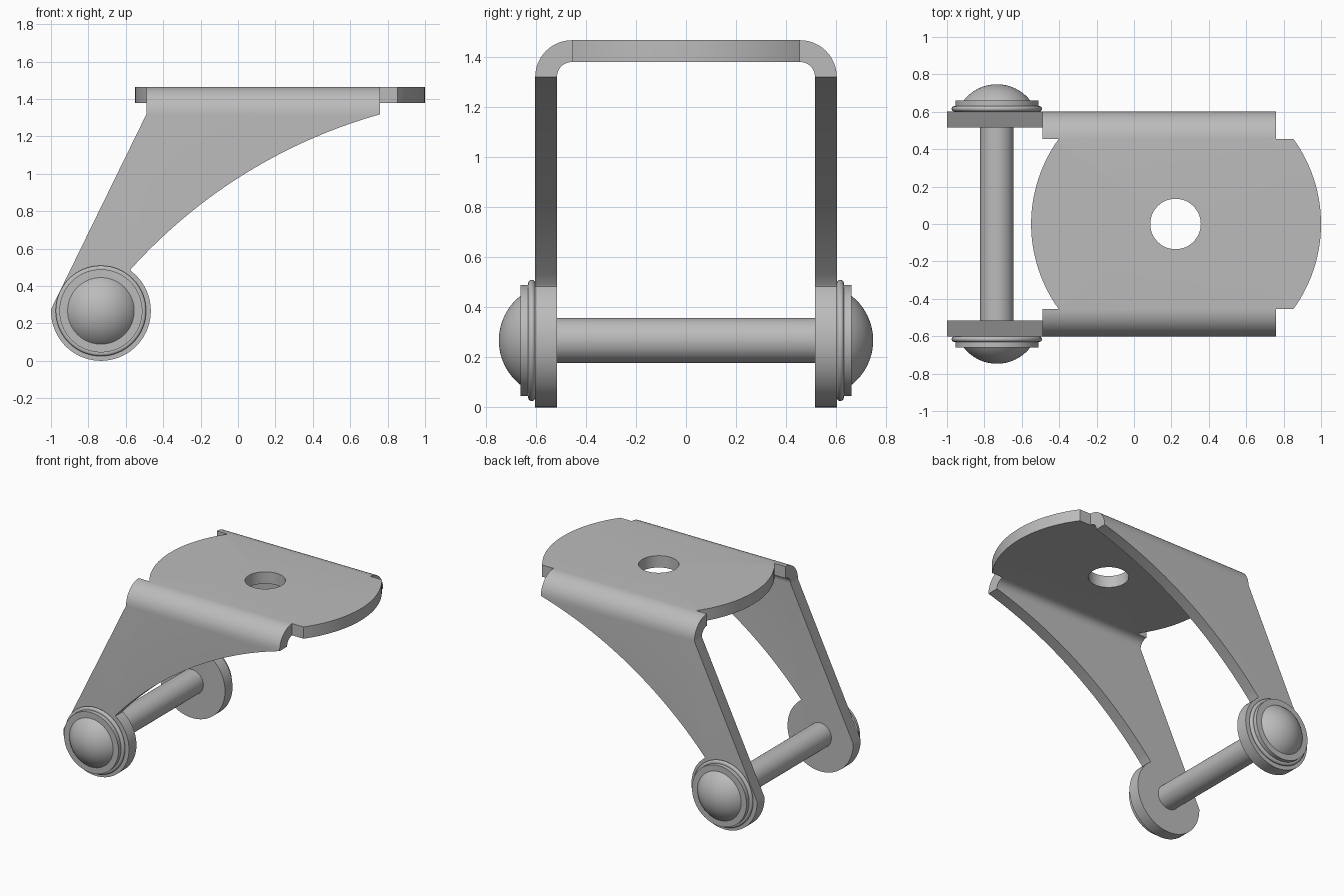
import bpy, bmesh, math
from mathutils import Vector

if "Cube" in bpy.data.objects:
    bpy.data.objects.remove(bpy.data.objects["Cube"])

steel = bpy.data.materials.new("grey steel")
steel.diffuse_color = (0.5, 0.5, 0.5, 1)
steel.use_nodes = True
steel.node_tree.nodes["Principled BSDF"].inputs["Base Color"].default_value = steel.diffuse_color

XL, XR = -0.49, 0.76          # ends of the folded edges
YB, ZB = 0.455, 1.318         # centre of the fold
RO, RI = 0.147, 0.06          # outer and inner fold radius
CX, CR = 0.225, 0.775         # plate end arcs
PX, PZ, ER = -0.733, 0.267, 0.267   # pin axis and arm eye radius
HX = math.sqrt(CR**2 - YB**2)


def prism(bm, pts, place, depths, skip=lambda a, b, i: False):
    """Sweep a closed outline through the depths, leaving out joined faces."""
    rows = [[bm.verts.new(place(p, d)) for p in pts] for d in depths]
    n = len(pts)
    for i in range(len(rows) - 1):
        for j in range(n):
            k = (j + 1) % n
            if not skip(pts[j], pts[k], i):
                bm.faces.new((rows[i][j], rows[i][k], rows[i + 1][k], rows[i + 1][j]))
    return rows


def finish(bm, name, angle):
    bmesh.ops.remove_doubles(bm, verts=bm.verts, dist=1e-4)
    bmesh.ops.recalc_face_normals(bm, faces=bm.faces)
    me = bpy.data.meshes.new(name)
    bm.to_mesh(me)
    bm.free()
    me.materials.append(steel)
    ob = bpy.data.objects.new(name, me)
    bpy.context.collection.objects.link(ob)
    bpy.ops.object.select_all(action='DESELECT')
    ob.select_set(True)
    bpy.context.view_layer.objects.active = ob
    bpy.ops.object.shade_smooth_by_angle(angle=math.radians(angle))


def arc(cx, cy, r, a0, a1, n):
    return [(cx + r * math.cos(a0 + (a1 - a0) * i / n),
             cy + r * math.sin(a0 + (a1 - a0) * i / n)) for i in range(n + 1)]


def circle_through(a, b, c):
    ax, ay, bx, by, cx, cy = *a, *b, *c
    d = 2 * (ax * (by - cy) + bx * (cy - ay) + cx * (ay - by))
    sa, sb, sc = ax*ax + ay*ay, bx*bx + by*by, cx*cx + cy*cy
    return ((sa * (by - cy) + sb * (cy - ay) + sc * (ay - by)) / d,
            (sa * (cx - bx) + sb * (ax - cx) + sc * (bx - ax)) / d)


bm = bmesh.new()

# top plate with round ends and a hole
t = math.asin(YB / CR)
outer = (arc(CX, 0, CR, -t, t, 28) + [(XR, YB)]
         + arc(CX, 0, CR, math.pi - t, math.pi + t, 28) + [(XR, -YB)])
hole = arc(CX - 0.003, 0, 0.135, 0, 2 * math.pi, 48)[:-1]
levels = (ZB + RI, ZB + RO)
flat = lambda p, d: (p[0], p[1], d)
joined = lambda a, b, i: abs(a[1] - b[1]) < 1e-5 and min(a[0], b[0]) < XR - 0.01
o_rows = prism(bm, outer, flat, levels, joined)
h_rows = prism(bm, hole, flat, levels)
for o, h in zip(o_rows, h_rows):
    edges = []
    for loop in (o, h):
        for j in range(len(loop)):
            a, b = loop[j], loop[(j + 1) % len(loop)]
            edges.append(bm.edges.get((a, b)) or bm.edges.new((a, b)))
    bmesh.ops.triangle_fill(bm, use_beauty=True, edges=edges, normal=Vector((0, 0, 1)))

# arm outline: eye, straight back edge, curved underside
A, B, C = (XR, ZB), (0.0, 0.977), (-0.573, 0.49)
ux, uz = circle_through(A, B, C)
ur = math.hypot(A[0] - ux, A[1] - uz)
under = arc(ux, uz, ur, math.atan2(A[1] - uz, A[0] - ux),
            math.atan2(C[1] - uz, C[0] - ux), 28)
eye = arc(PX, PZ, ER, math.radians(54), -math.pi - 0.03, 48)
arm = [(XL, ZB), (CX - HX, ZB)] + under + eye

# folded edges and side arms, mirrored
fold = arc(YB, ZB, RO, math.pi / 2, 0, 12) + arc(YB, ZB, RI, 0, math.pi / 2, 12)
for s in (-1, 1):
    rows = prism(bm, fold, lambda p, d: (d, s * p[0], p[1]), (XL, CX - HX, XR),
                 lambda a, b, i: (abs(a[1] - ZB) + abs(b[1] - ZB) < 1e-5)
                 or (i == 1 and abs(a[0] - YB) + abs(b[0] - YB) < 1e-5))
    for row in (rows[0], rows[-1]):
        bm.faces.new(row)
    rows = prism(bm, arm, lambda p, d: (p[0], s * d, p[1]), (YB + RI, YB + RO),
                 lambda a, b, i: abs(a[1] - ZB) + abs(b[1] - ZB) < 1e-5)
    for row in rows:
        bm.faces.new(row)
finish(bm, "folded_bracket", 30)


def lathe(name, profile, n=64):
    """Spin (radius, y) points round the pin axis."""
    bm = bmesh.new()
    vs = [bm.verts.new((PX + r, y, PZ)) for r, y in profile]
    es = [bm.edges.new(e) for e in zip(vs, vs[1:])]
    bmesh.ops.spin(bm, geom=vs + es, cent=(PX, 0, PZ), axis=(0, 1, 0),
                   angle=2 * math.pi, steps=n, use_merge=True)
    finish(bm, name, 35)


# cross pin
lathe("cross_pin", [(0.09, -YB - RI), (0.09, YB + RI)])

# domed pin heads with rounded washer
R = 0.2257
cap = math.asin(0.178 / R)
face = YB + RO
ring = arc(0.228, face + 0.014, 0.014, -math.pi / 2, math.pi / 2, 10)
dome = [(R * math.sin(cap * (1 - i / 14)),
         0.747 - R + R * math.cos(cap * (1 - i / 14))) for i in range(15)]
head = [(0.2, face)] + ring + [(0.222, face + 0.028), (0.222, 0.66)] + dome
for s, side in ((-1, "front"), (1, "back")):
    lathe(side + "_pin_head", [(r, s * y) for r, y in head])
